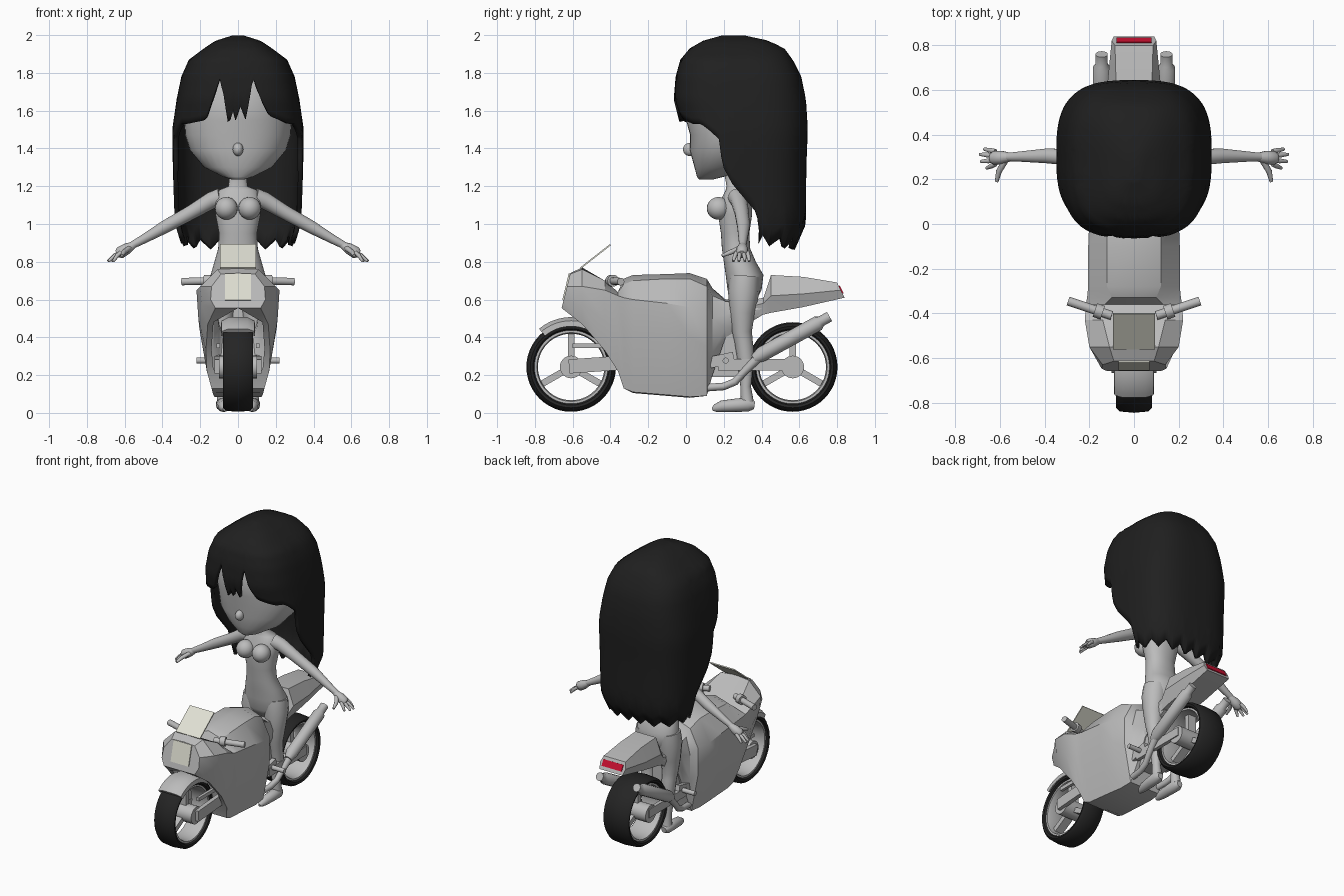
import bpy, bmesh, math
from mathutils import Vector, Matrix


def material(name, r, g, b):
    m = bpy.data.materials.new(name)
    m.diffuse_color = (r, g, b, 1)
    return m


GREY = material("light_grey", 0.5, 0.5, 0.5)
HAIR = material("hair_black", 0.014, 0.014, 0.014)
TYRE = material("tyre_black", 0.018, 0.018, 0.018)
CREAM = material("cream_glass", 0.75, 0.75, 0.66)
RED = material("tail_light_red", 0.6, 0.005, 0.03)


def finish(name, bm, mat, angle=40):
    bmesh.ops.remove_doubles(bm, verts=bm.verts, dist=0.0004)
    bmesh.ops.recalc_face_normals(bm, faces=bm.faces)
    me = bpy.data.meshes.new(name)
    bm.to_mesh(me)
    bm.free()
    me.materials.append(mat)
    me.shade_smooth()
    me.set_sharp_from_angle(angle=math.radians(angle))
    ob = bpy.data.objects.new(name, me)
    bpy.context.collection.objects.link(ob)
    return ob


def loft(name, rings, mat, closed=True, caps=(True, True), angle=40):
    bm = bmesh.new()
    vs = [[bm.verts.new(p) for p in r] for r in rings]
    n = len(vs[0])
    for a, b in zip(vs, vs[1:]):
        for i in range(n if closed else n - 1):
            j = (i + 1) % n
            bm.faces.new((a[i], a[j], b[j], b[i]))
    for use, r in zip(caps, (vs[0], vs[-1])):
        if use:
            bm.faces.new(r)
    return finish(name, bm, mat, angle)


def ring(z, xh, yf, yb, n=2.2, count=32):
    """Horizontal superellipse from half width, front and back."""
    out = []
    for i in range(count):
        a = 2 * math.pi * i / count
        c, s = math.cos(a), math.sin(a)
        r = (abs(c) ** n + abs(s) ** n) ** (-1 / n)
        out.append((xh * r * c, (yf + yb) / 2 + (yb - yf) / 2 * r * s, z))
    return out


def tube(name, pts, mat=GREY, count=14):
    """Round tube through (x, y, z, radius) points."""
    ps = [Vector(p[:3]) for p in pts]
    d = ps[-1] - ps[0]
    k = min(range(3), key=lambda i: abs(d[i]))
    ref = Vector([1.0 if i == k else 0.0 for i in range(3)])
    rings = []
    for i, p in enumerate(ps):
        t = (ps[min(i + 1, len(ps) - 1)] - ps[max(i - 1, 0)]).normalized()
        u = t.cross(ref).normalized()
        v = t.cross(u)
        rings.append([p + pts[i][3] * (u * math.cos(a) + v * math.sin(a))
                      for a in (2 * math.pi * j / count for j in range(count))])
    return loft(name, rings, mat)


def pair(name, pts, mat=GREY):
    for s, side in ((1, "left"), (-1, "right")):
        tube(side + "_" + name, [(s * x, y, z, r) for x, y, z, r in pts], mat)


def lathe(name, y, z, prof, mat, a0=0, a1=2 * math.pi, n=48):
    full = a1 - a0 > 6
    rings = [[(x, y + r * math.cos(a), z + r * math.sin(a)) for x, r in prof]
             for a in (a0 + (a1 - a0) * i / n for i in range(n + 1))]
    return loft(name, rings, mat, caps=(not full, not full))


def box(name, c, size, mat=GREY, tilt=0):
    bm = bmesh.new()
    bmesh.ops.create_cube(bm, size=1, matrix=Matrix.Translation(c)
                          @ Matrix.Rotation(math.radians(tilt), 4, 'X')
                          @ Matrix.Diagonal((*size, 1)))
    return finish(name, bm, mat)


def ball(name, c, size, mat=GREY):
    bm = bmesh.new()
    bmesh.ops.create_uvsphere(bm, u_segments=20, v_segments=12, radius=1,
                              matrix=Matrix.Translation(c) @ Matrix.Diagonal((*size, 1)))
    return finish(name, bm, mat, 60)


def interp(table, t, col=1):
    for a, b in zip(table, table[1:]):
        if t <= b[0]:
            f = max(0, (t - a[0]) / (b[0] - a[0]))
            return a[col] + f * (b[col] - a[col])
    return table[-1][col]


def shell(name, stations, angle=28):
    """Mirrored sections along y: (y, shear, (x, z) points from top to bottom)."""
    rings = []
    for y, k, pts in stations:
        row = [(-x, z) for x, z in pts[::-1]] + list(pts[1:])
        rings.append([(x, y + k * (z - 0.59), z) for x, z in row])
    return loft(name, rings, GREY, closed=False, angle=angle)


# Fairing, tank and seat in one shell, open underneath around the front wheel
NOSE = [
    (-.65, .25, [(0, .74), (.09, .735), (.14, .67), (.145, .60), (.12, .555), (0, .555)]),
    (-.55, 0, [(0, .77), (.11, .76), (.20, .67), (.19, .57), (.16, .47), (.13, .48)]),
    (-.43, 0, [(0, .66), (.14, .70), (.22, .65), (.21, .50), (.17, .33), (.14, .34)]),
    (-.36, 0, [(0, .64), (.13, .64), (.215, .62), (.205, .45), (.165, .22), (.13, .23)]),
]
BODY = [
    (-.33, 0, [(0, .71), (.10, .68), (.21, .61), (.20, .42), (.14, .13), (0, .13)]),
    (-.28, 0, [(0, .73), (.12, .70), (.205, .60), (.20, .42), (.135, .11), (0, .105)]),
    (-.10, 0, [(0, .735), (.12, .71), (.205, .58), (.20, .42), (.13, .095), (0, .09)]),
    (.02, 0, [(0, .74), (.12, .71), (.20, .56), (.195, .40), (.125, .085), (0, .08)]),
    (.11, 0, [(0, .71), (.11, .67), (.17, .55), (.17, .35), (.12, .09), (0, .09)]),
    (.14, 0, [(0, .66), (.10, .62), (.13, .50), (.13, .32), (.10, .20), (0, .20)]),
    (.21, 0, [(0, .60), (.09, .59), (.11, .52), (.10, .45), (.08, .40), (0, .40)]),
    (.40, 0, [(0, .59), (.09, .58), (.10, .55), (.09, .53), (.08, .515), (0, .515)]),
]
shell("fairing_and_tank", NOSE + BODY)

# Tail section and its lamp
shell("tail", [
    (.28, 0, [(0, .58), (.06, .58), (.09, .55), (.08, .49), (0, .49)]),
    (.41, 0, [(0, .61), (.07, .61), (.11, .58), (.09, .52), (0, .52)]),
    (.45, 0, [(0, .73), (.08, .73), (.12, .62), (.09, .53), (0, .53)]),
    (.62, 0, [(0, .72), (.08, .72), (.12, .63), (.09, .56), (0, .56)]),
    (.85, -.5, [(0, .69), (.085, .69), (.10, .65), (.09, .61), (0, .61)]),
])
box("tail_light", (0, .821, .652), (.155, .008, .045), RED, 26.6)

# Headlight and windscreen
box("headlight", (0, -.634, .667), (.14, .008, .145), CREAM, -14)
box("windscreen", (0, -.48, .828), (.19, .008, .203), CREAM, -52)

# Wheels
for name, y, w in (("front", -.608, .08), ("rear", .565, .10)):
    lathe(name + "_tyre", y, .243, [(w * .75, .192), (w * .95, .202), (w, .216), (w * .8, .231), (0, .237),
          (-w * .8, .231), (-w, .216), (-w * .95, .202), (-w * .75, .192)], TYRE)
    lathe(name + "_rim", y, .243, [(w * .8, .197), (w * .8, .182), (w * .5, .176),
          (-w * .5, .176), (-w * .8, .182), (-w * .8, .197)], GREY)
    tube(name + "_hub", [(-w - .02, y, .243, .06), (w + .02, y, .243, .06)], count=24)
    for i in range(3):
        a = math.radians(90 + 120 * i)
        box(name + "_spoke", (0, y + .115 * math.cos(a), .243 + .115 * math.sin(a)),
            (.06, .035, .14), GREY, math.degrees(a) - 90)
lathe("front_fender", -.608, .243, [(.09, .215), (.088, .245), (.05, .264), (-.05, .264), (-.088, .245),
      (-.09, .215), (-.082, .215), (-.08, .24), (.08, .24), (.082, .215)],
      GREY, math.radians(50), math.radians(130), 16)

# Suspension arms, frame, pegs and exhausts
box("engine_frame", (0, .21, .34), (.15, .22, .3))
for s in (-1, 1):
    box("front_arm", (s * .11, -.49, .255), (.03, .26, .075), GREY, 4)
    box("front_link", (s * .105, -.48, .355), (.02, .24, .025))
    box("rear_arm", (s * .115, .38, .255), (.025, .42, .06))
    box("peg_bracket", (s * .11, .19, .28), (.03, .13, .06), GREY, 12)
pair("foot_peg", [(.1, .21, .277, .016), (.22, .21, .277, .016)])
pair("exhaust_pipe", [(.10, .06, .13, .02), (.11, .20, .14, .02), (.12, .26, .165, .02),
                      (.13, .31, .22, .02), (.14, .38, .29, .025)])
pair("muffler", [(.14, .36, .285, .025), (.14, .40, .31, .04), (.145, .70, .475, .04), (.145, .715, .485, .028),
                 (.145, .76, .51, .028)])
pair("handlebar", [(.10, -.41, .70, .02), (.295, -.345, .695, .02)])
pair("handlebar_clamp", [(.14, -.397, .70, .032), (.175, -.385, .70, .032)])

# Figure: torso, bust, head, nose
loft("torso", [ring(*r) for r in (
    (1.28, .045, .20, .31), (1.20, .05, .215, .31), (1.18, .10, .21, .33), (1.12, .125, .18, .35),
    (1.05, .12, .17, .35), (.95, .10, .185, .335), (.87, .105, .19, .34), (.80, .125, .20, .37),
    (.73, .145, .21, .41), (.65, .145, .22, .40), (.59, .11, .25, .37))], GREY, angle=70)
for s in (-1, 1):
    ball("bust", (s * .062, .172, 1.083), (.06, .062, .06))
loft("head", [ring(*r) for r in (
    (1.235, .03, .07, .14), (1.25, .08, .058, .20), (1.30, .18, .045, .35), (1.39, .255, .02, .45),
    (1.47, .28, .022, .50), (1.55, .285, 0, .53), (1.70, .26, .005, .52), (1.80, .20, .06, .47),
    (1.86, .05, .20, .33))], GREY, angle=70)
ball("nose", (0, .02, 1.395), (.028, .036, .035))

# Limbs
pair("arm", [(.09, .27, 1.14, .05), (.14, .28, 1.125, .045), (.25, .295, 1.06, .038), (.386, .305, .985, .034),
             (.50, .302, .92, .024), (.565, .30, .885, .019)])
pair("palm", [(.55, .30, .89, .018), (.59, .298, .868, .03), (.625, .295, .848, .032), (.64, .295, .84, .02)])
for y0, y1, x in ((.325, .335, .67), (.305, .312, .69), (.285, .28, .685), (.268, .25, .66)):
    pair("finger", [(.62, y0, .85, .011), ((x + .62) / 2, (y0 + y1) / 2, .832, .011), (x, y1, .803, .007)])
pair("thumb", [(.575, .285, .872, .014), (.605, .235, .85, .013), (.615, .19, .832, .008)])
pair("leg", [(.078, .31, .72, .08), (.085, .305, .64, .083), (.088, .298, .53, .066), (.085, .297, .43, .052),
             (.082, .305, .38, .048), (.08, .318, .29, .047), (.078, .316, .14, .028), (.078, .325, .05, .035)])
pair("foot", [(.08, .363, .04, .02), (.08, .33, .045, .038), (.078, .26, .04, .035), (.075, .19, .035, .031),
              (.072, .155, .025, .02), (.07, .14, .02, .01)])

# Hair: columns hang from the crown, each cut off at its own height
DOME = [(.85, .29, .03, .57), (1.0, .335, 0, .635), (1.3, .345, -.025, .637), (1.5, .348, -.025, .645),
        (1.66, .325, -.065, .635), (1.78, .30, -.055, .61), (1.87, .26, -.03, .565), (1.93, .18, .02, .52),
        (1.97, .12, .09, .44), (1.998, .03, .19, .31)]
FRINGE = [(-.27, 1.53), (-.17, 1.55), (-.11, 1.77), (-.08, 1.68), (-.05, 1.52), (-.025, 1.6), (-.01, 1.53),
          (.01, 1.63), (.04, 1.55), (.09, 1.78), (.13, 1.65), (.17, 1.57), (.27, 1.53)]
SIDE = [(.08, 1.53), (.17, 1.45), (.19, 1.31), (.24, 1.21), (.365, 1.06), (.40, .89), (.66, .86)]
COLS, ROWS = 160, 22
base = ring(0, .34, -.03, .64, 3, COLS)
rows = []
for j in range(ROWS + 1):
    row = []
    for i, (x, y, _) in enumerate(base):
        low = interp(FRINGE, x) if y < .08 else interp(SIDE, y)
        if y > .40:
            low += .05 * abs((i % 8) / 4 - 1)
        z = 1.998 - (1.998 - low) * (j / ROWS) ** 1.6
        xh, yf, yb = (interp(DOME, z, c) for c in (1, 2, 3))
        row.append((x / .34 * xh, (yf + yb) / 2 + (y - .305) / .335 * (yb - yf) / 2, z))
    rows.append(row)
hair = loft("hair", rows, HAIR, caps=(True, False), angle=60)
thick = hair.modifiers.new("thickness", 'SOLIDIFY')
thick.thickness = .025
thick.offset = -1
